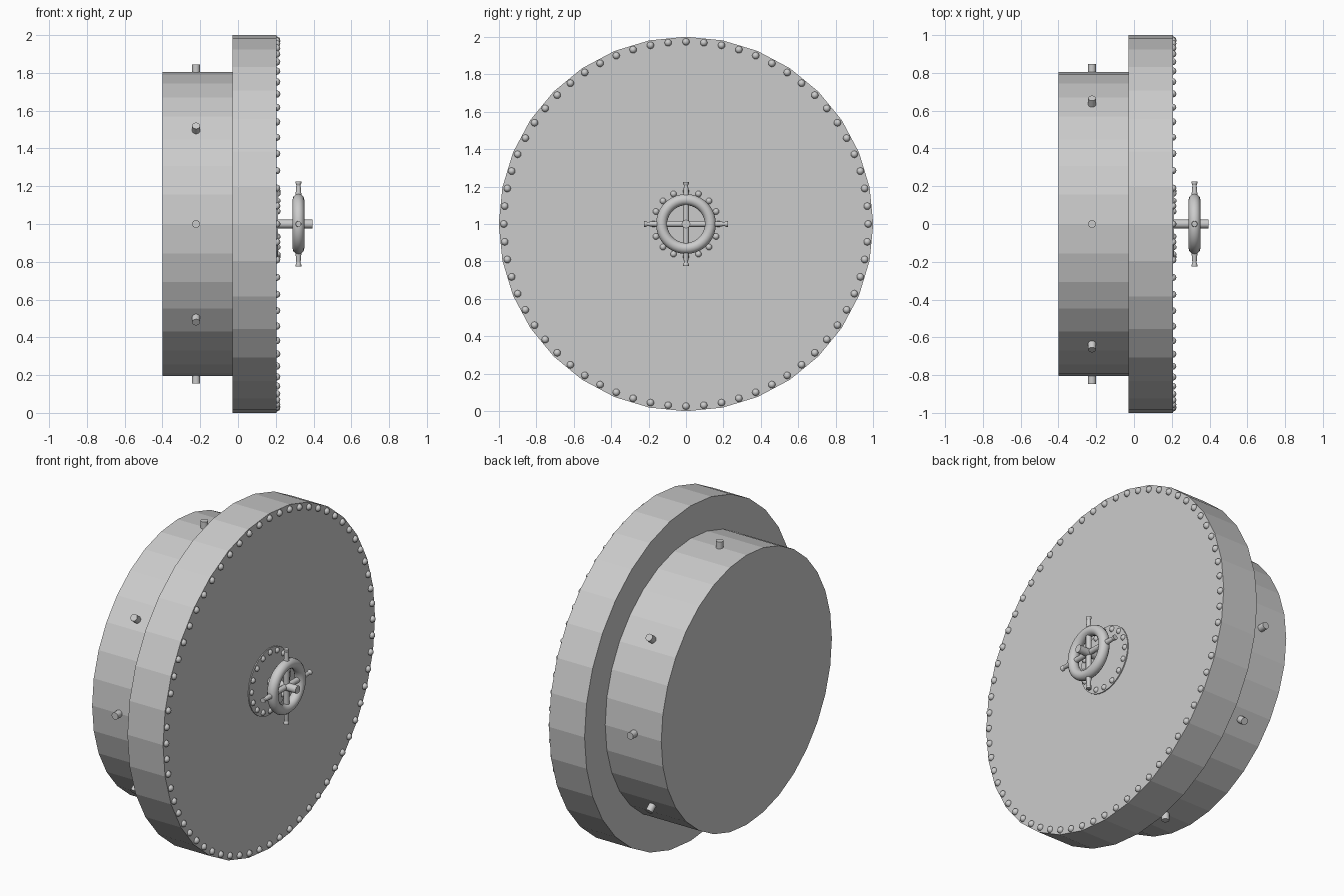
import bpy, bmesh
from math import sin, cos, tau, pi, radians
from mathutils import Vector, Matrix

if "Cube" in bpy.data.objects:
    bpy.data.objects.remove(bpy.data.objects["Cube"])

C = Vector((0, 0, 1))  # centre of the door, axis along x


def finish(bm, name, smooth=False):
    mesh = bpy.data.meshes.new(name)
    bmesh.ops.recalc_face_normals(bm, faces=bm.faces)
    bm.to_mesh(mesh)
    bm.free()
    ob = bpy.data.objects.new(name, mesh)
    bpy.context.collection.objects.link(ob)
    if smooth:
        bpy.ops.object.select_all(action='DESELECT')
        ob.select_set(True)
        bpy.context.view_layer.objects.active = ob
        bpy.ops.object.shade_smooth_by_angle(angle=radians(40))
    return ob


def radial(a):
    return Vector((0, cos(a), sin(a)))


def rod(bm, p, q, r1, r2=None, sides=16):
    """Capped cylinder or cone from p to q."""
    d = q - p
    m = Matrix.Translation((p + q) / 2) @ d.to_track_quat('Z', 'Y').to_matrix().to_4x4()
    bmesh.ops.create_cone(bm, cap_ends=True, segments=sides, radius1=r1,
                          radius2=r1 if r2 is None else r2, depth=d.length, matrix=m)


def disc(name, x0, x1, r, sides=32, smooth=False):
    bm = bmesh.new()
    rod(bm, C + Vector((x0, 0, 0)), C + Vector((x1, 0, 0)), r, sides=sides)
    return finish(bm, name, smooth)


def rivet_ring(name, x, ring_r, count, r):
    bm = bmesh.new()
    for i in range(count):
        p = C + Vector((x, 0, 0)) + radial(tau * i / count) * ring_r
        bmesh.ops.create_uvsphere(bm, u_segments=12, v_segments=8, radius=r,
                                  matrix=Matrix.Translation(p))
    return finish(bm, name, True)


# Door slab and inner plug
disc("door_slab", -0.03, 0.205, 1.0)
disc("door_plug", -0.40, -0.03, 0.805)

# Locking bolts around the plug
bm = bmesh.new()
for deg in (0, 38, 90, 142, 180, 218, 270, 322):
    d = radial(radians(deg))
    p = C + Vector((-0.222, 0, 0))
    rod(bm, p + d * 0.7, p + d * 0.845, 0.021)
finish(bm, "locking_bolts", True)

# Rivets and the small flange behind the wheel
rivet_ring("rim_rivets", 0.205, 0.973, 64, 0.019)
disc("wheel_flange", 0.20, 0.211, 0.198)
rivet_ring("flange_rivets", 0.208, 0.174, 16, 0.017)

# Handwheel axle
disc("wheel_axle", 0.20, 0.395, 0.023, 16, True)

# Handwheel rim
WX = 0.32
bm = bmesh.new()
N, M = 40, 12
rings = []
for i in range(N):
    d = radial(tau * i / N)
    rings.append([bm.verts.new(C + Vector((WX + 0.031 * sin(tau * j / M), 0, 0))
                               + d * (0.13 + 0.03 * cos(tau * j / M))) for j in range(M)])
for i in range(N):
    a, b = rings[i], rings[(i + 1) % N]
    for j in range(M):
        k = (j + 1) % M
        bm.faces.new((a[j], b[j], b[k], a[k]))
finish(bm, "wheel_rim", True)

# Spokes, and handles with flared tips
spokes, handles = bmesh.new(), bmesh.new()
hub = C + Vector((WX, 0, 0))
for i in range(4):
    d = radial(i * pi / 2)
    rod(spokes, hub, hub + d * 0.14, 0.016)
    rod(handles, hub + d * 0.14, hub + d * 0.205, 0.017, 0.011)
    rod(handles, hub + d * 0.205, hub + d * 0.215, 0.011, 0.015)
    rod(handles, hub + d * 0.215, hub + d * 0.224, 0.015)
finish(spokes, "wheel_spokes", True)
finish(handles, "wheel_handles", True)
